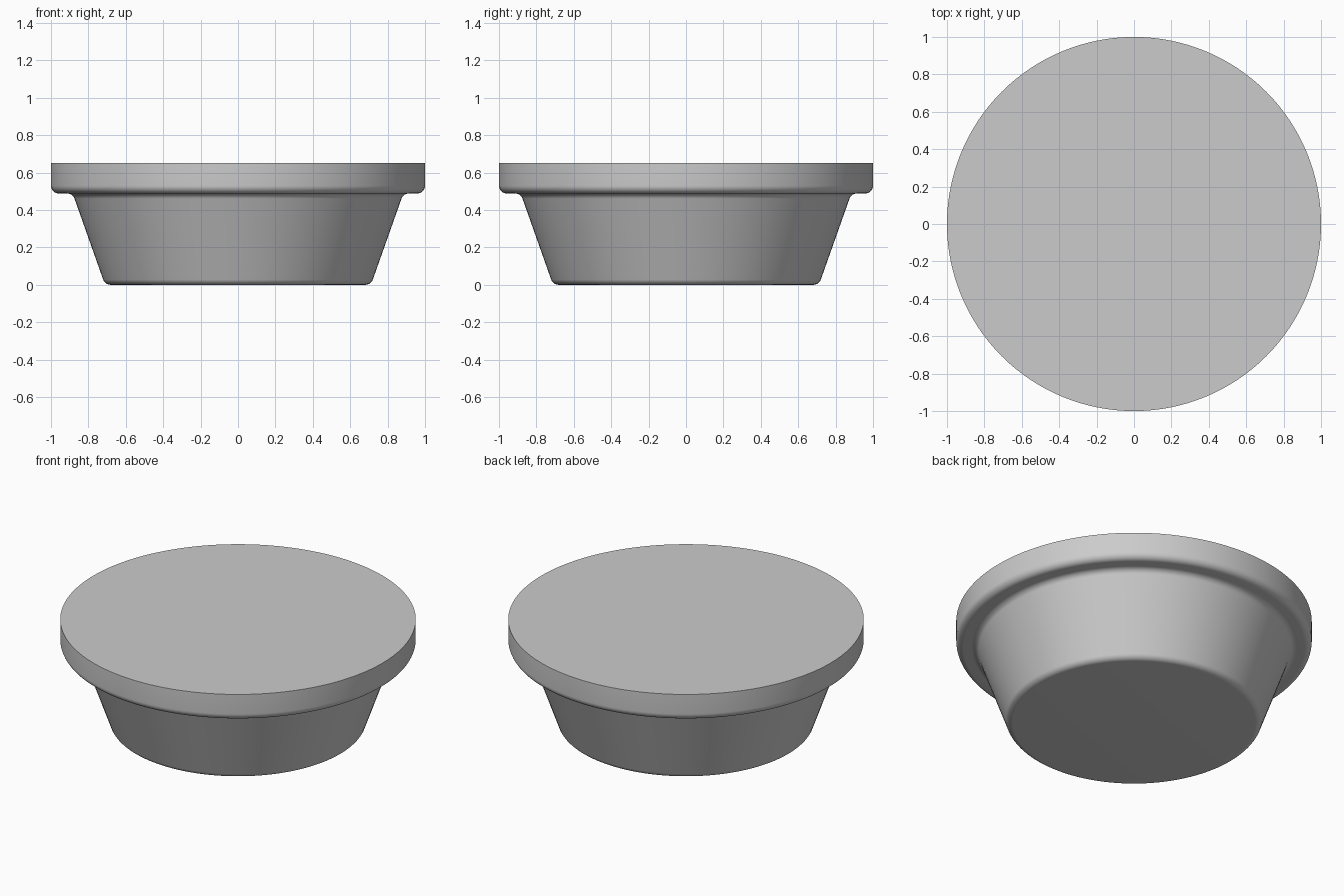
import bpy, bmesh, math
from mathutils import Vector

SEGMENTS = 128

cube = bpy.data.objects.get("Cube")
if cube:
    bpy.data.objects.remove(cube, do_unlink=True)


def make_material(name, value):
    mat = bpy.data.materials.new(name)
    mat.use_nodes = True
    colour = (value, value, value, 1)
    mat.diffuse_color = colour
    mat.node_tree.nodes["Principled BSDF"].inputs["Base Color"].default_value = colour
    return mat


def rounded(before, corner, after, reach, steps=8):
    """Circular fillet that starts and ends at distance reach from the corner."""
    corner = Vector(corner)
    d1 = (Vector(before) - corner).normalized()
    d2 = (Vector(after) - corner).normalized()
    half = d1.angle(d2) / 2
    centre = corner + (d1 + d2).normalized() * reach / math.cos(half)
    start = corner + d1 * reach - centre
    end = corner + d2 * reach - centre
    sweep = start.angle(end)
    return [centre + (start * math.sin(sweep * (1 - i / steps))
                      + end * math.sin(sweep * i / steps)) / math.sin(sweep)
            for i in range(steps + 1)]


# Outline as radius and height, from the base centre to the top centre
outline = [(0, 0), (0.711, 0), (0.884, 0.488), (1, 0.488), (1, 0.652), (0, 0.652)]
reaches = {1: 0.03, 2: 0.03, 3: 0.042}
profile = []
for i, point in enumerate(outline):
    if i in reaches:
        profile += rounded(outline[i - 1], point, outline[i + 1], reaches[i])
    else:
        profile.append(Vector(point))

# Solid of revolution with single flat caps
bm = bmesh.new()
rings = []
for r, z in profile[1:-1]:
    rings.append([bm.verts.new((r * math.cos(a), r * math.sin(a), z))
                  for a in (math.tau * k / SEGMENTS for k in range(SEGMENTS))])
for low, high in zip(rings, rings[1:]):
    for k in range(SEGMENTS):
        n = (k + 1) % SEGMENTS
        bm.faces.new((low[k], low[n], high[n], high[k]))
bm.faces.new(rings[0][::-1])
bm.faces.new(rings[-1])
bmesh.ops.recalc_face_normals(bm, faces=bm.faces)

mesh = bpy.data.meshes.new("flanged_tapered_plug")
bm.to_mesh(mesh)
bm.free()
mesh.materials.append(make_material("light grey", 0.6))
plug = bpy.data.objects.new("flanged_tapered_plug", mesh)
bpy.context.collection.objects.link(plug)

# Smooth sides, crisp top edge
bpy.ops.object.select_all(action="DESELECT")
plug.select_set(True)
bpy.context.view_layer.objects.active = plug
bpy.ops.object.shade_smooth_by_angle(angle=math.radians(35))
